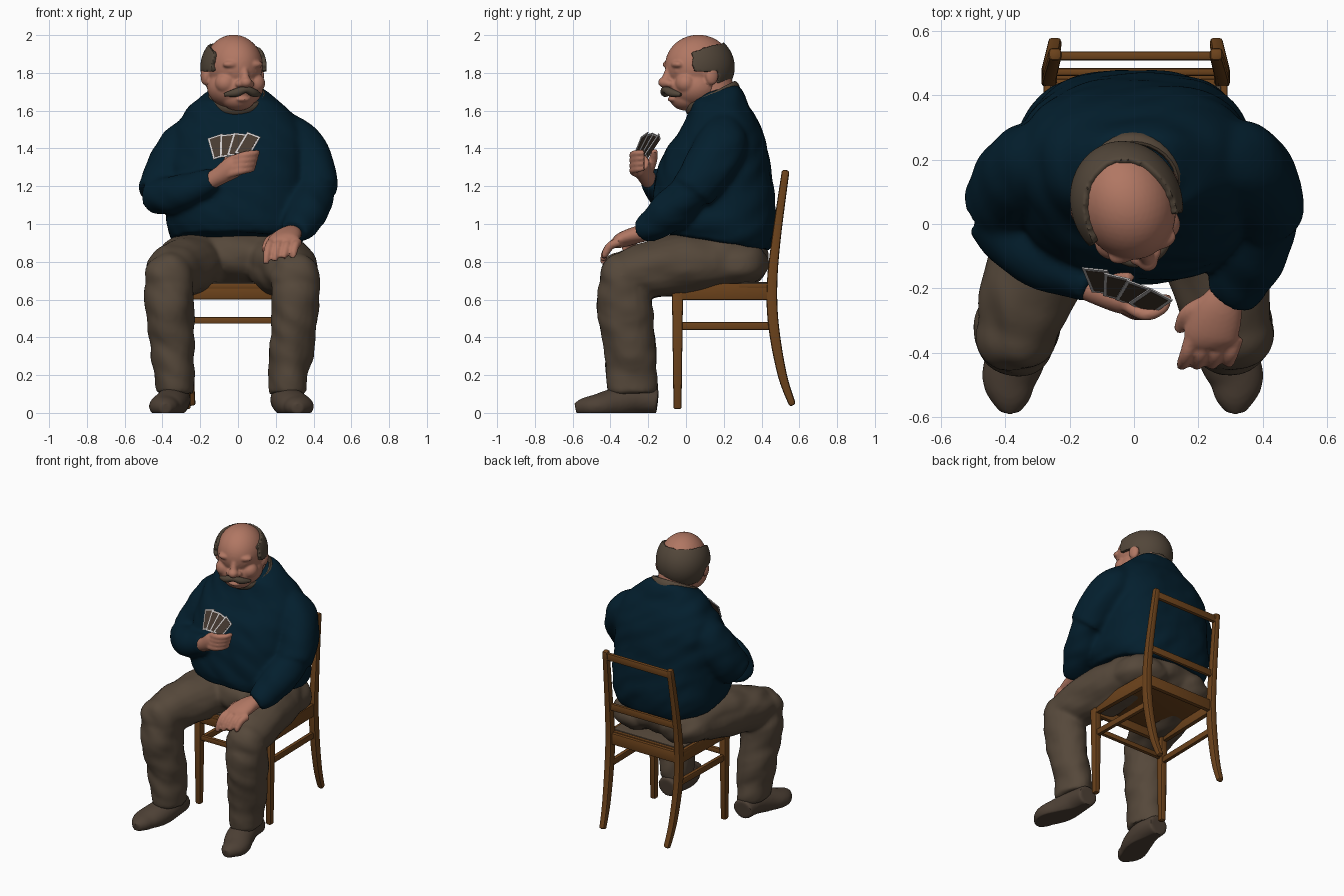
import bpy, bmesh, math
from mathutils import Vector, Matrix, noise

if "Cube" in bpy.data.objects:
    bpy.data.objects.remove(bpy.data.objects["Cube"])


def material(name, col):
    m = bpy.data.materials.new(name)
    m.diffuse_color = (*col, 1)
    m.use_nodes = True
    m.node_tree.nodes["Principled BSDF"].inputs["Base Color"].default_value = m.diffuse_color
    return m


SKIN = material("skin", (0.44, 0.185, 0.125))
HAIR = material("hair", (0.085, 0.062, 0.042))
NAVY = material("navy_wool", (0.001, 0.0135, 0.027))
CLOTH = material("brown_cloth", (0.092, 0.065, 0.043))
SHOE = material("shoe_leather", (0.075, 0.052, 0.036))
WOOD = material("wood", (0.15, 0.055, 0.011))
CARD = material("card_brown", (0.065, 0.045, 0.032))
WHITE = material("card_edge", (0.6, 0.58, 0.58))


def spline(pts, sub):
    """Catmull-Rom through tuples (x, y, z, a, b)."""
    out = []
    for i in range(len(pts) - 1):
        p0, p1 = pts[max(i - 1, 0)], pts[i]
        p2, p3 = pts[i + 1], pts[min(i + 2, len(pts) - 1)]
        for k in range(sub):
            t = k / sub
            out.append([0.5 * (2 * b + (c - a) * t + (2 * a - 5 * b + 4 * c - d) * t * t
                               + (3 * b - a - 3 * c + d) * t ** 3)
                        for a, b, c, d in zip(p0, p1, p2, p3)])
    return out + [list(pts[-1])]


def tube(bm, pts, ref=(0, 1, 0), n=20, sub=5, square=1.0):
    """Loft of elliptic rings (or rectangles when n is 4) along a path."""
    pts = spline(pts, sub)
    c = [Vector(p[:3]) for p in pts]
    k = math.sqrt(2) if n == 4 else 1
    rings = []
    for i, p in enumerate(pts):
        t = (c[min(i + 1, len(c) - 1)] - c[max(i - 1, 0)]).normalized()
        side = t.cross(Vector(ref)).normalized()
        up = side.cross(t)
        ring = []
        for j in range(n):
            a = 2 * math.pi * (j + 0.5) / n
            u, v = [math.copysign(abs(w) ** square, w) for w in (math.cos(a), math.sin(a))]
            ring.append(bm.verts.new(c[i] + side * p[3] * k * u + up * p[4] * k * v))
        rings.append(ring)
    for r, s in zip(rings, rings[1:]):
        for j in range(n):
            bm.faces.new((r[j], r[(j + 1) % n], s[(j + 1) % n], s[j]))
    bm.faces.new(rings[0][::-1])
    bm.faces.new(rings[-1])


def ball(bm, c, r, sub=4):
    m = Matrix.Translation(c) @ Matrix.Diagonal((*r, 1))
    bmesh.ops.create_icosphere(bm, subdivisions=sub, radius=1, matrix=m)


def part(name, bm, mat, voxel=0.0, smooth=4, fold=0.0, xf=None, bevel=0.0, shell=0.0, floor=None):
    """Turn a bmesh into a finished object: fuse, smooth, add cloth folds."""
    bmesh.ops.recalc_face_normals(bm, faces=bm.faces)
    me = bpy.data.meshes.new(name)
    bm.to_mesh(me)
    bm.free()
    ob = bpy.data.objects.new(name, me)
    bpy.context.collection.objects.link(ob)
    if shell:
        m = ob.modifiers.new("shell", "SOLIDIFY")
        m.thickness, m.offset = shell, 0
    if voxel:
        m = ob.modifiers.new("fuse", "REMESH")
        m.mode, m.voxel_size = "VOXEL", voxel
        m = ob.modifiers.new("soften", "SMOOTH")
        m.factor, m.iterations = 0.5, smooth
    if bevel:
        m = ob.modifiers.new("bevel", "BEVEL")
        m.width, m.segments, m.limit_method = bevel, 2, "ANGLE"
    dg = bpy.context.evaluated_depsgraph_get()
    me = bpy.data.meshes.new_from_object(ob.evaluated_get(dg))
    ob.modifiers.clear()
    ob.data = me
    me.name = name
    if fold:
        moved = []
        for v in me.vertices:
            p = v.co
            f = noise.noise(Vector((p.x * 7, p.y * 7, p.z * 11 + p.x * 6)))
            moved.append(p + v.normal * fold * f)
        for v, p in zip(me.vertices, moved):
            v.co = p
    if xf:
        me.transform(xf)
    if floor is not None:
        for v in me.vertices:
            v.co.z = max(v.co.z, floor)
    me.materials.clear()
    me.materials.append(mat)
    for f in me.polygons:
        f.use_smooth = True
        f.material_index = 0
    me.set_sharp_from_angle(angle=math.radians(40))
    return ob


# Sweater: torso and both sleeves fused together
bm = bmesh.new()
tube(bm, [(0, .135, .91, .345, .31), (0, .145, .98, .375, .328), (0, .147, 1.08, .378, .33),
          (0, .155, 1.25, .37, .308), (0, .18, 1.4, .36, .262), (0, .185, 1.5, .34, .215),
          (0, .18, 1.6, .275, .165), (0, .18, 1.67, .2, .13), (0, .17, 1.71, .13, .1)], n=40, square=.78)
tube(bm, [(-.2, .2, 1.5, .1, .1), (-.295, .185, 1.39, .135, .14), (-.37, .13, 1.26, .13, .14),
          (-.425, .05, 1.15, .115, .115)])
tube(bm, [(-.445, .04, 1.15, .095, .095), (-.34, -.07, 1.155, .1, .1), (-.21, -.15, 1.2, .08, .08),
          (-.125, -.195, 1.24, .06, .06)], ref=(0, 0, 1))
tube(bm, [(.22, .2, 1.51, .1, .1), (.325, .185, 1.41, .135, .14), (.39, .11, 1.28, .13, .135),
          (.415, .03, 1.17, .118, .12)])
tube(bm, [(.415, .04, 1.19, .1, .1), (.37, -.08, 1.07, .11, .11), (.325, -.18, .99, .095, .085),
          (.295, -.23, .955, .08, .065)], ref=(0, 0, 1))
part("sweater", bm, NAVY, 0.014, 8, 0.009)

# Trousers: seat, thighs and shins
bm = bmesh.new()
ball(bm, (0, .175, .83), (.35, .26, .165))
for hip, mid, low, knee, ankle in [(-.17, -.25, -.33, -.365, -.335), (.17, .22, .275, .305, .265)]:
    ball(bm, (hip, .25, .79), (.19, .19, .125))
    tube(bm, [(hip, .28, .80, .17, .13), (mid, 0, .785, .175, .165), (low, -.22, .755, .15, .145),
              (knee, -.34, .735, .125, .115)], ref=(0, 0, 1))
    ball(bm, (knee, -.34, .725), (.13, .12, .125))
    tube(bm, [(knee, -.33, .74, .12, .11), (knee, -.33, .6, .13, .145),
              (knee * .5 + ankle * .5, -.3, .35, .118, .138), (ankle, -.285, .18, .105, .135),
              (ankle, -.285, .1, .1, .13)])
part("trousers", bm, CLOTH, 0.014, 6, 0.013)

# Shoes
for name, heel, toe in [("right_shoe", -.335, -.385), ("left_shoe", .255, .315)]:
    bm = bmesh.new()
    tube(bm, [(heel, -.15, .06, .07, .065), (heel, -.27, .07, .085, .08),
              (heel * .6 + toe * .4, -.38, .05, .092, .08), (toe, -.47, .035, .088, .065),
              (toe, -.54, .03, .065, .05), (toe, -.585, .022, .03, .03)], ref=(0, 0, 1))
    part(name, bm, SHOE, 0.01, 4, floor=0.0)

# Head, modelled facing forward and then turned to one side
TURN = Matrix.Translation((-.025, .07, 1.8)) @ Matrix.Rotation(math.radians(20), 4, "Z")
bm = bmesh.new()
ball(bm, (0, -.005, .037), (.15, .18, .165))                  # skull
ball(bm, (0, -.03, -.075), (.15, .145, .115))                 # jowls
ball(bm, (0, -.075, -.13), (.095, .085, .07))                 # chin
ball(bm, (0, -.15, -.14), (.04, .025, .014))                  # lower lip
ball(bm, (0, -.19, -.05), (.034, .04, .03))                   # nose tip
tube(bm, [(0, -.15, .06, .018, .02), (0, -.172, .0, .02, .025), (0, -.19, -.045, .028, .025)])
for s in (-1, 1):
    ball(bm, (s * .03, -.175, -.058), (.022, .025, .02))      # nostril
    ball(bm, (s * .08, -.105, -.055), (.058, .055, .055))     # cheek
    ball(bm, (s * .062, -.147, .045), (.05, .032, .022))      # brow
    ball(bm, (s * .058, -.14, .01), (.03, .026, .018))        # eyelid
    ball(bm, (s * .155, .015, -.015), (.02, .035, .05))       # ear
part("head", bm, SKIN, 0.007, 4, xf=TURN)

bm = bmesh.new()
tube(bm, [(-.01, .17, 1.56, .12, .12), (-.015, .14, 1.67, .12, .125), (-.02, .11, 1.77, .12, .13)])
part("neck", bm, SKIN, 0.014)

# Hair wreath: a shell cut open at the face and the crown
bm = bmesh.new()
ball(bm, (0, -.005, .03), (.156, .178, .166), 5)


def is_bare(p):
    crown = p.z > 0 and (p.x / .128) ** 2 + ((p.y + .04) / .16) ** 2 < 1
    front = p.y < (-.085 if p.z > .005 else .045)
    return crown or front or p.z < -.085


bare = [f for f in bm.faces if is_bare(f.calc_center_median())]
bmesh.ops.delete(bm, geom=bare, context="FACES")
part("hair", bm, HAIR, 0.007, 3, xf=TURN, shell=0.034)

# Moustache
bm = bmesh.new()
tube(bm, [(-.1, -.14, -.115, .009, .009), (-.05, -.175, -.105, .022, .022), (0, -.192, -.088, .018, .018),
          (.05, -.175, -.105, .022, .022), (.1, -.14, -.115, .009, .009)], ref=(0, 0, 1), n=14)
part("moustache", bm, HAIR, xf=TURN)

# Shirt collar: tilted ring around the neck
bm = bmesh.new()
tilt = Matrix.Translation((-.005, .14, 1.665)) @ Matrix.Rotation(math.radians(27), 4, "X")
ring = [tilt @ Vector((.14 * math.cos(a), .142 * math.sin(a), 0))
        for a in [2 * math.pi * i / 32 for i in range(33)]]
tube(bm, [(*p, .016, .03) for p in ring], ref=(0, -.45, .89), n=12, sub=1)
part("collar", bm, CLOTH)

# Right hand, holding the cards
bm = bmesh.new()
tube(bm, [(-.15, -.19, 1.225, .045, .045), (-.09, -.215, 1.26, .05, .045), (-.03, -.235, 1.3, .06, .045),
          (.01, -.235, 1.33, .05, .04)], ref=(0, 1, 0))
for i in range(4):
    x, z = .008 * i, 1.26 + .028 * i
    tube(bm, [(-.05 + x, -.25, z, .02, .02), (.01 + x, -.28, z + .02, .021, .021),
              (.065 + x, -.26, z + .03, .018, .018), (.08 + x, -.22, z + .035, .014, .014)],
         ref=(0, 0, 1), n=10)
tube(bm, [(-.08, -.2, 1.28, .03, .03), (-.05, -.175, 1.34, .024, .024), (-.01, -.165, 1.39, .016, .016)], n=10)
part("right_hand", bm, SKIN, 0.007, 3)

# Left hand, resting on the knee
bm = bmesh.new()
tube(bm, [(.295, -.21, .955, .05, .045), (.265, -.27, .94, .075, .045), (.24, -.34, .915, .085, .04),
          (.235, -.375, .895, .075, .03)], ref=(0, 0, 1))
for i in range(4):
    x = .165 + .046 * i
    tube(bm, [(x + .015, -.35, .905, .024, .024), (x, -.4, .885, .023, .023),
              (x - .012, -.43, .84, .02, .02), (x - .018, -.44, .79 + .015 * i, .015, .015)],
         ref=(1, 0, 0), n=10)
tube(bm, [(.22, -.25, .935, .03, .03), (.165, -.28, .91, .026, .026), (.14, -.33, .86, .018, .018)],
     ref=(0, 0, 1), n=10)
part("left_hand", bm, SKIN, 0.008, 3)

# Fan of four cards leaning back: pale rim with a brown panel on both sides
row = Vector((.25, -.075, 0)).normalized()
normal = row.cross(Vector((0, .5, .86))).normalized()
lean = normal.cross(row)
basis = Matrix((row, lean, normal)).transposed().to_4x4()
for i in range(4):
    k = i - 1.5
    foot = Vector((-.035, -.235, 1.365)) + row * .042 * k + normal * .006 * k
    place = Matrix.Translation(foot) @ basis @ Matrix.Rotation(-.25 * k, 4, "Z") @ Matrix.Translation((0, .06, 0))
    for label, size, mat in [("card_rim", (.084, .137, .005), WHITE), ("card_panel", (.064, .117, .007), CARD)]:
        bm = bmesh.new()
        bmesh.ops.create_cube(bm, size=1, matrix=place @ Matrix.Diagonal((*size, 1)))
        part(f"{label}_{i + 1}", bm, mat)

# Chair: splayed rear posts, front legs, seat frame, rails and stretchers
CX, FRONT = .005, .275
for s, side in [(-1, "right"), (1, "left")]:
    bm = bmesh.new()
    tube(bm, [(CX + s * .25, .565, .04, .02, .018), (CX + s * .26, .51, .2, .022, .024),
              (CX + s * .268, .465, .45, .024, .028), (CX + s * .268, .455, .66, .024, .028),
              (CX + s * .265, .475, .9, .022, .024), (CX + s * .25, .528, 1.285, .02, .02)], n=4)
    part(f"{side}_rear_post", bm, WOOD, bevel=.012)
    bm = bmesh.new()
    tube(bm, [(CX + s * FRONT, -.045, .02, .019, .021), (CX + s * FRONT, -.045, .68, .026, .03)], n=4, sub=1)
    part(f"{side}_front_leg", bm, WOOD, bevel=.01)
    bm = bmesh.new()
    tube(bm, [(CX + s * FRONT, -.05, .46, .014, .022), (CX + s * .265, .46, .46, .014, .022)],
         ref=(0, 0, 1), n=4, sub=1)
    part(f"{side}_stretcher", bm, WOOD, bevel=.008)
    bm = bmesh.new()
    tube(bm, [(CX + s * (FRONT + .005), -.05, .64, .016, .042), (CX + s * .268, .46, .64, .016, .042)],
         ref=(0, 0, 1), n=4, sub=1)
    part(f"{side}_seat_rail", bm, WOOD, bevel=.006)

for name, half, y, z, a, b in [("front_stretcher", FRONT, -.045, .49, .014, .018),
                               ("front_seat_rail", FRONT, -.055, .635, .016, .035),
                               ("back_seat_rail", .26, .455, .64, .016, .04),
                               ("lower_back_rail", .26, .472, .87, .012, .025),
                               ("top_back_rail", .245, .522, 1.245, .014, .025)]:
    bm = bmesh.new()
    tube(bm, [(CX - half, y, z, a, b), (CX + half, y, z, a, b)], ref=(0, 0, 1), n=4, sub=1)
    part(name, bm, WOOD, bevel=.008)

# Seat board with a thin cloth pad
for name, z, inset, thick, mat in [("seat", .672, 0, .014, WOOD), ("seat_pad", .687, .02, .006, CLOTH)]:
    bm = bmesh.new()
    tube(bm, [(CX, -.075 + inset, z, FRONT + .02 - inset, thick), (CX, .45 - inset, z, .285 - inset, thick)],
         ref=(0, 0, 1), n=4, sub=1)
    part(name, bm, mat, bevel=.005)
